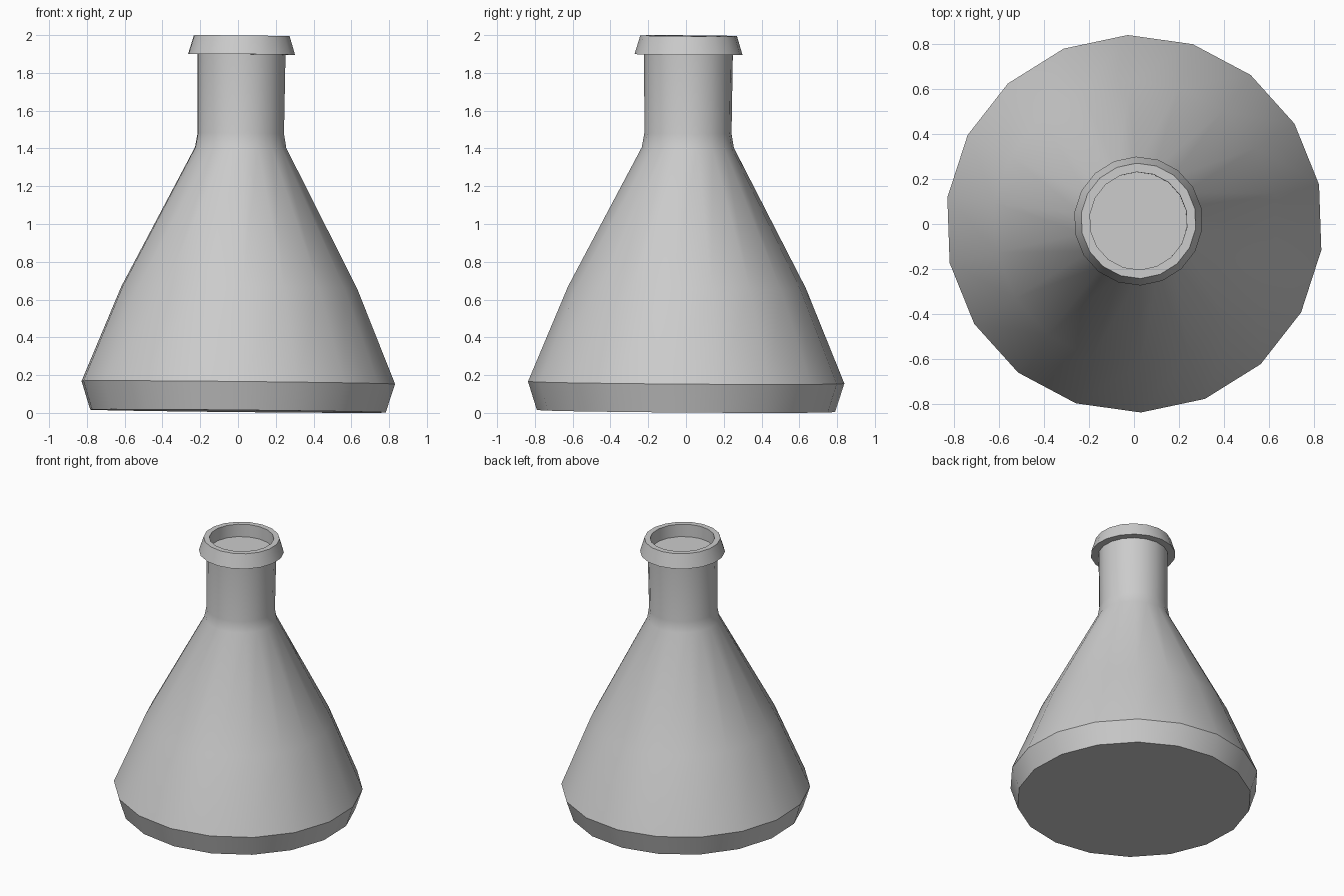
import bpy, bmesh, math
from mathutils import Matrix, Vector

cube = bpy.data.objects.get("Cube")
if cube:
    bpy.data.objects.remove(cube, do_unlink=True)

SIDES = 18
START = math.radians(92)

# The vessel leans very slightly
lean = Vector((0, 0, 1)).rotation_difference(Vector((0.01, 0.007, 1)))
PLACE = Matrix.Translation((0, 0, 0.0097)) @ lean.to_matrix().to_4x4()

grey = bpy.data.materials.new("plain_grey")
grey.use_nodes = True
grey.diffuse_color = (0.6, 0.6, 0.6, 1)
grey.node_tree.nodes["Principled BSDF"].inputs["Base Color"].default_value = grey.diffuse_color


def lathe(name, profile, ring_shaped):
    """Turn (radius, height) points; close as a ring or with end caps."""
    bm = bmesh.new()
    rings = []
    for radius, height in profile:
        angles = [START + math.tau * i / SIDES for i in range(SIDES)]
        rings.append([bm.verts.new((radius * math.cos(a), radius * math.sin(a), height))
                      for a in angles])
    pairs = list(zip(rings, rings[1:]))
    if ring_shaped:
        pairs.append((rings[-1], rings[0]))
    else:
        bm.faces.new(rings[0])
        bm.faces.new(rings[-1])
    for low, high in pairs:
        for i in range(SIDES):
            j = (i + 1) % SIDES
            bm.faces.new((low[i], low[j], high[j], high[i]))
    bmesh.ops.recalc_face_normals(bm, faces=bm.faces)
    bm.transform(PLACE)
    mesh = bpy.data.meshes.new(name)
    bm.to_mesh(mesh)
    bm.free()
    mesh.materials.append(grey)
    obj = bpy.data.objects.new(name, mesh)
    bpy.context.collection.objects.link(obj)
    bpy.ops.object.select_all(action='DESELECT')
    obj.select_set(True)
    bpy.context.view_layer.objects.active = obj
    bpy.ops.object.shade_smooth_by_angle(angle=math.radians(30))
    return obj


# Conical body with bevelled foot and straight neck
lathe("flask_body", [(0.79, 0), (0.838, 0.151), (0.63, 0.655), (0.244, 1.395),
                     (0.231, 1.47), (0.235, 1.895)], False)

# Flared lip around the shallow mouth
lathe("flask_lip", [(0.217, 1.888), (0.286, 1.888), (0.256, 1.987), (0.217, 1.987)], True)
